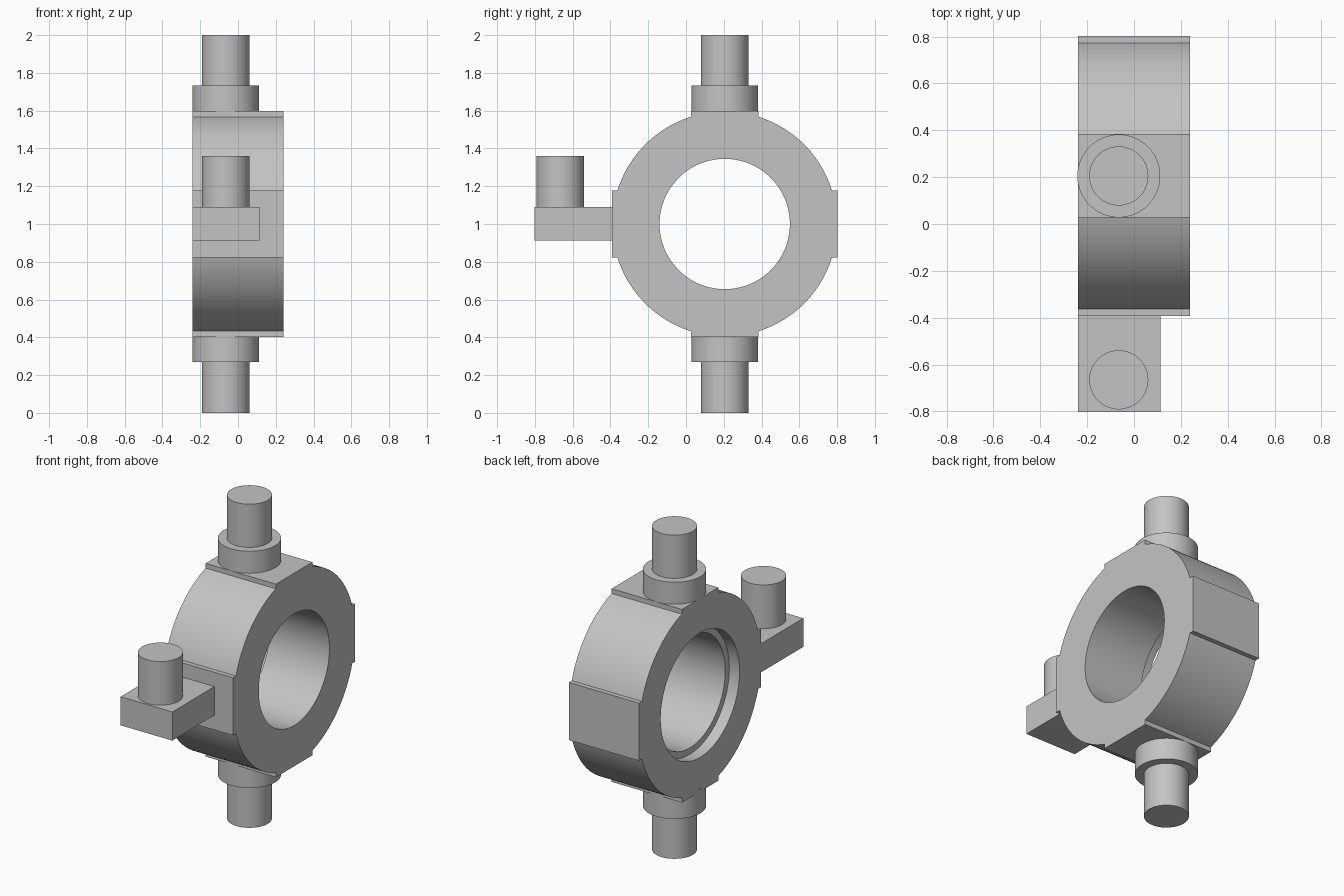
import bpy, bmesh
from math import sin, cos, asin, atan2, pi, radians
from mathutils import Vector

cube = bpy.data.objects.get("Cube")
if cube:
    bpy.data.objects.remove(cube, do_unlink=True)

grey = bpy.data.materials.new("plain grey")
grey.use_nodes = True
colour = (0.55, 0.55, 0.55, 1)
grey.diffuse_color = colour
grey.node_tree.nodes["Principled BSDF"].inputs["Base Color"].default_value = colour

CY, CZ = 0.205, 1.0           # ring centre
HALF = 0.24                   # half thickness of the ring
OUTER, PAD, PAD_W = 0.595, 0.597, 0.178
BORE, RECESS, RECESS_DEPTH = 0.345, 0.385, 0.07
PIN_X, PIN_R, COLLAR_R = -0.065, 0.126, 0.177


def finish(name, bm):
    bmesh.ops.recalc_face_normals(bm, faces=bm.faces)
    mesh = bpy.data.meshes.new(name)
    bm.to_mesh(mesh)
    bm.free()
    mesh.materials.append(grey)
    obj = bpy.data.objects.new(name, mesh)
    bpy.context.collection.objects.link(obj)
    bpy.ops.object.select_all(action='DESELECT')
    obj.select_set(True)
    bpy.context.view_layer.objects.active = obj
    bpy.ops.object.shade_smooth_by_angle(angle=radians(30))
    return obj


def cylinder(name, y, z0, z1, radius):
    bm = bmesh.new()
    bmesh.ops.create_cone(bm, cap_ends=True, segments=64, radius1=radius,
                          radius2=radius, depth=z1 - z0)
    bmesh.ops.translate(bm, verts=bm.verts, vec=(PIN_X, y, (z0 + z1) / 2))
    return finish(name, bm)


def box(name, low, high):
    low, high = Vector(low), Vector(high)
    bm = bmesh.new()
    bmesh.ops.create_cube(bm, size=1)
    bmesh.ops.scale(bm, verts=bm.verts, vec=high - low)
    bmesh.ops.translate(bm, verts=bm.verts, vec=(low + high) / 2)
    return finish(name, bm)


# Ring outline: a circle with four flat pads
outline = []
edge = asin(PAD_W / OUTER)
for q in range(4):
    part = [(PAD, PAD_W * (i / 6 - 1)) for i in range(13)]
    for i in range(25):
        a = edge + (pi / 2 - 2 * edge) * i / 24
        part.append((OUTER * cos(a), OUTER * sin(a)))
    c, s = cos(q * pi / 2), sin(q * pi / 2)
    outline += [(u * c - v * s, u * s + v * c) for u, v in part]


def circle(radius):
    angles = [atan2(v, u) for u, v in outline]
    return [(radius * cos(a), radius * sin(a)) for a in angles]


# Ring body with a through bore and a shallow recess on one side
bm = bmesh.new()
step = -HALF + RECESS_DEPTH
sections = [(-HALF, outline), (HALF, outline), (HALF, circle(BORE)),
            (step, circle(BORE)), (step, circle(RECESS)), (-HALF, circle(RECESS))]
loops = [[bm.verts.new((x, CY + u, CZ + v)) for u, v in pts] for x, pts in sections]
count = len(outline)
for k, a in enumerate(loops):
    b = loops[(k + 1) % len(loops)]
    for i in range(count):
        j = (i + 1) % count
        bm.faces.new((a[i], a[j], b[j], b[i]))
finish("ring_body", bm)

# Upper and lower trunnions
cylinder("upper_collar", CY, 1.58, 1.733, COLLAR_R)
cylinder("upper_pin", CY, 1.72, 2.0, PIN_R)
cylinder("lower_collar", CY, 0.27, 0.42, COLLAR_R)
cylinder("lower_pin", CY, 0.0, 0.28, PIN_R)

# Front arm with its upright pin
box("front_arm", (-HALF, -0.803, 0.913), (0.113, -0.37, 1.09))
cylinder("arm_pin", -0.665, 1.08, 1.36, PIN_R)
